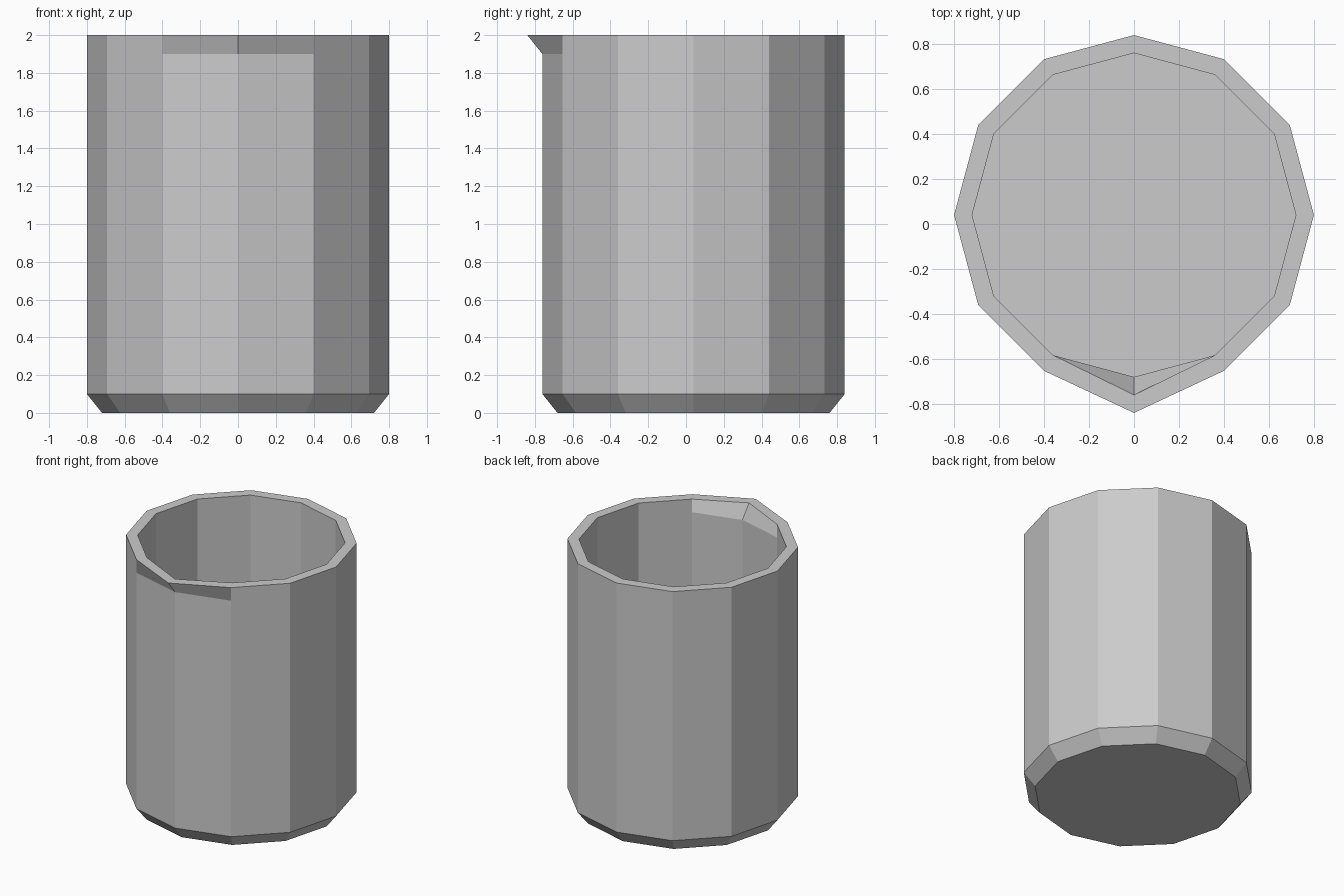
import bpy, bmesh
from math import sin, cos, pi

if "Cube" in bpy.data.objects:
    bpy.data.objects.remove(bpy.data.objects["Cube"])

SIDES = 12
CENTER_Y = 0.04
FRONT = 9          # index of the corner facing -y
LIP = 0.08         # how far the spout is pulled forward

bm = bmesh.new()


def ring(radius, z, pull=0.0):
    verts = []
    for i in range(SIDES):
        a = 2 * pi * i / SIDES
        y = CENTER_Y + radius * sin(a) - (pull if i == FRONT else 0)
        verts.append(bm.verts.new((radius * cos(a), y, z)))
    return verts


# Cup profile: chamfered base, outer wall, spouted rim, inner wall, floor
rings = [ring(0.72, 0), ring(0.8, 0.1), ring(0.8, 1.9), ring(0.8, 2, LIP),
         ring(0.72, 2, LIP), ring(0.72, 1.9), ring(0.72, 0.1)]
for low, high in zip(rings, rings[1:]):
    for i in range(SIDES):
        j = (i + 1) % SIDES
        bm.faces.new((low[i], low[j], high[j], high[i]))
bm.faces.new(rings[0][::-1])
bm.faces.new(rings[-1])
bmesh.ops.recalc_face_normals(bm, faces=bm.faces)

mesh = bpy.data.meshes.new("beaker")
bm.to_mesh(mesh)
bm.free()
bpy.context.collection.objects.link(bpy.data.objects.new("beaker", mesh))
